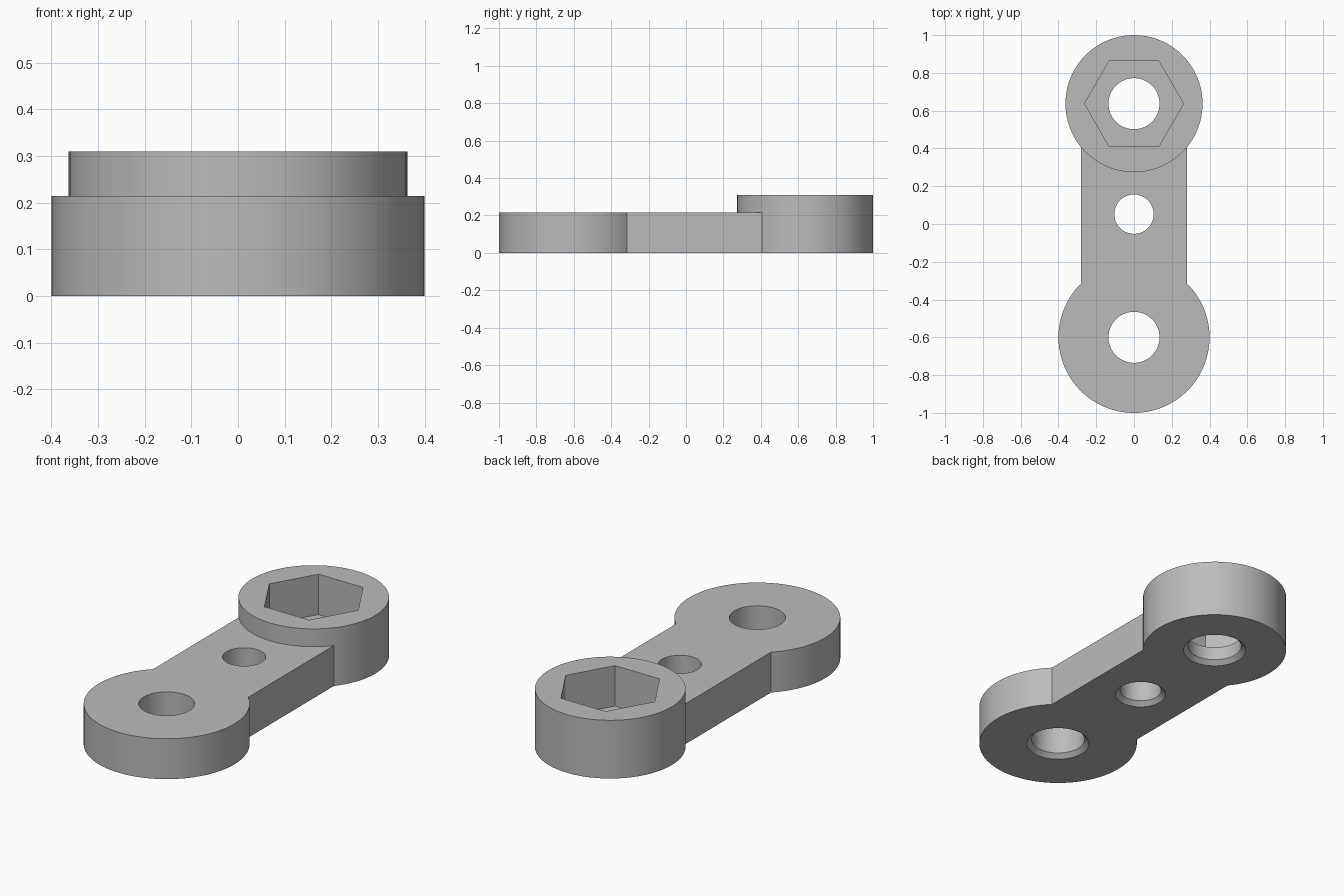
import bpy
import bmesh
from math import sin, cos, pi, asin, sqrt

PLATE_TOP, BOSS_TOP, POCKET_FLOOR = 0.215, 0.31, 0.095
ARM_HALF = 0.28
BOSS_Y, BOSS_R = 0.637, 0.363
EYE_Y, EYE_R = -0.6, 0.4
CHAMFER = 0.023

old = bpy.data.objects.get("Cube")
if old:
    bpy.data.objects.remove(old, do_unlink=True)

grey = bpy.data.materials.new("plain grey")
grey.use_nodes = True
colour = (0.5, 0.5, 0.5, 1)
grey.diffuse_color = colour
grey.node_tree.nodes["Principled BSDF"].inputs["Base Color"].default_value = colour


def loft(name, loops):
    """Solid through a stack of equal-length point loops."""
    bm = bmesh.new()
    rings = [[bm.verts.new(p) for p in loop] for loop in loops]
    n = len(rings[0])
    for low, high in zip(rings, rings[1:]):
        for i in range(n):
            j = (i + 1) % n
            bm.faces.new((low[i], low[j], high[j], high[i]))
    bm.faces.new(rings[0][::-1])
    bm.faces.new(rings[-1])
    mesh = bpy.data.meshes.new(name)
    bm.to_mesh(mesh)
    bm.free()
    mesh.materials.append(grey)
    obj = bpy.data.objects.new(name, mesh)
    bpy.context.collection.objects.link(obj)
    return obj


def lathe(name, y, profile, sides=96):
    """Round or many-sided solid from (radius, height) pairs."""
    turns = [2 * pi * i / sides for i in range(sides)]
    return loft(name, [[(r * cos(a), y + r * sin(a), z) for a in turns]
                       for r, z in profile])


def combine(target, tool, operation):
    """Apply a boolean to the target, then drop the tool."""
    mod = target.modifiers.new(operation, "BOOLEAN")
    mod.operation, mod.solver, mod.object = operation, "EXACT", tool
    bpy.context.view_layer.objects.active = target
    bpy.ops.object.modifier_apply(modifier=mod.name)
    bpy.data.objects.remove(tool, do_unlink=True)


# Plate outline: round eye at the front running into a straight arm
start = pi - asin(sqrt(1 - (ARM_HALF / EYE_R) ** 2))
sweep = 3 * pi - 2 * start
steps = 80
outline = [(ARM_HALF, BOSS_Y), (-ARM_HALF, BOSS_Y)]
for i in range(steps + 1):
    a = start + sweep * i / steps
    outline.append((EYE_R * cos(a), EYE_Y + EYE_R * sin(a)))
link_arm = loft("link_arm", [[(x, y, z) for x, y in outline]
                             for z in (0, PLATE_TOP)])

# Raised boss at the back
combine(link_arm, lathe("boss", BOSS_Y, [(BOSS_R, 0), (BOSS_R, BOSS_TOP)]), "UNION")

# Hexagonal nut pocket
combine(link_arm, lathe("nut_pocket", BOSS_Y, [(0.262, POCKET_FLOOR), (0.262, 1)], 6),
        "DIFFERENCE")

# Through holes, chamfered underneath
for y, r in ((EYE_Y, 0.135), (0.052, 0.104), (BOSS_Y, 0.135)):
    hole = lathe("hole", y, [(r + 2 * CHAMFER, -CHAMFER), (r, CHAMFER), (r, 1)])
    combine(link_arm, hole, "DIFFERENCE")

# Smooth round walls, crisp edges
bpy.ops.object.select_all(action="DESELECT")
link_arm.select_set(True)
bpy.context.view_layer.objects.active = link_arm
bpy.ops.object.shade_smooth_by_angle(angle=pi / 7)
